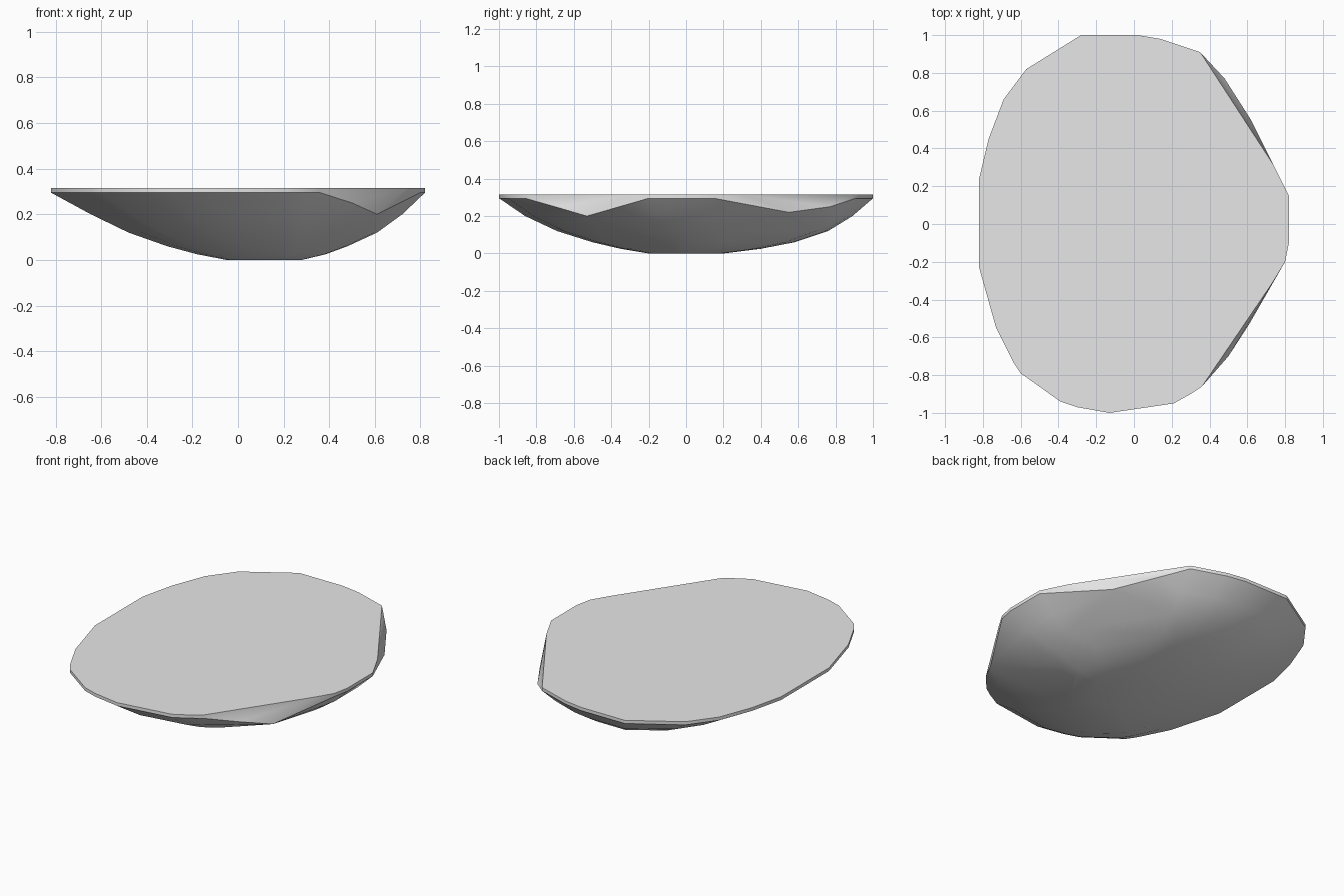
import bpy
import bmesh
import math

cube = bpy.data.objects.get("Cube")
if cube:
    bpy.data.objects.remove(cube, do_unlink=True)

TOP, RIM = 0.315, 0.295

# Outline of the flat top, counter-clockwise seen from above
outline = [
    (-.28, 1), (-.57, .82), (-.69, .66), (-.77, .45), (-.82, .24),
    (-.82, -.23), (-.73, -.55), (-.64, -.73), (-.6, -.79), (-.39, -.94),
    (-.3, -.97), (-.13, -1), (.21, -.95), (.3, -.9), (.36, -.86),
    (.74, -.3), (.8, -.2), (.82, -.1), (.82, .15), (.74, .31),
    (.35, .91), (.14, .98), (.02, 1),
]

# Low bulges under the two chipped edges on the left side
bulges = [(.5, -.7, .25), (.61, -.53, .2), (.62, .55, .22), (.48, .77, .25)]

# Underside levels: height, x range, y range
levels = [
    (.2, -.645, .72, -.86, .89),
    (.12, -.48, .61, -.69, .76),
    (.06, -.31, .48, -.5, .58),
    (.025, -.18, .385, -.35, .4),
    (0, -.05, .28, -.2, .2),
]


def fit(value, low, high, half):
    """Map a value in -half..half onto low..high."""
    return low + (value / half + 1) * (high - low) / 2


points = [(x, y, TOP) for x, y in outline]
points += [(x, y, RIM) for x, y in outline]
points += bulges
for z, x0, x1, y0, y1 in levels:
    points += [(fit(x, x0, x1, .82), fit(y, y0, y1, 1), z) for x, y in outline]

# Stone skin stretched round the levels
bm = bmesh.new()
verts = [bm.verts.new(p) for p in points]
hull = bmesh.ops.convex_hull(bm, input=verts)
loose = {g for g in hull["geom_interior"] + hull["geom_unused"]
         if isinstance(g, bmesh.types.BMVert)}
bmesh.ops.delete(bm, geom=list(loose), context="VERTS")
bmesh.ops.dissolve_limit(bm, angle_limit=math.radians(1),
                         verts=bm.verts[:], edges=bm.edges[:])
bmesh.ops.recalc_face_normals(bm, faces=bm.faces[:])

mesh = bpy.data.meshes.new("flat_stone")
bm.to_mesh(mesh)
bm.free()
stone = bpy.data.objects.new("flat_stone", mesh)
bpy.context.collection.objects.link(stone)

# Plain grey stone
grey = bpy.data.materials.new("stone_grey")
grey.use_nodes = True
colour = (.8, .8, .8, 1)
grey.diffuse_color = colour
grey.node_tree.nodes["Principled BSDF"].inputs["Base Color"].default_value = colour
mesh.materials.append(grey)

bpy.ops.object.select_all(action="DESELECT")
stone.select_set(True)
bpy.context.view_layer.objects.active = stone
bpy.ops.object.shade_smooth_by_angle(angle=math.radians(30))
